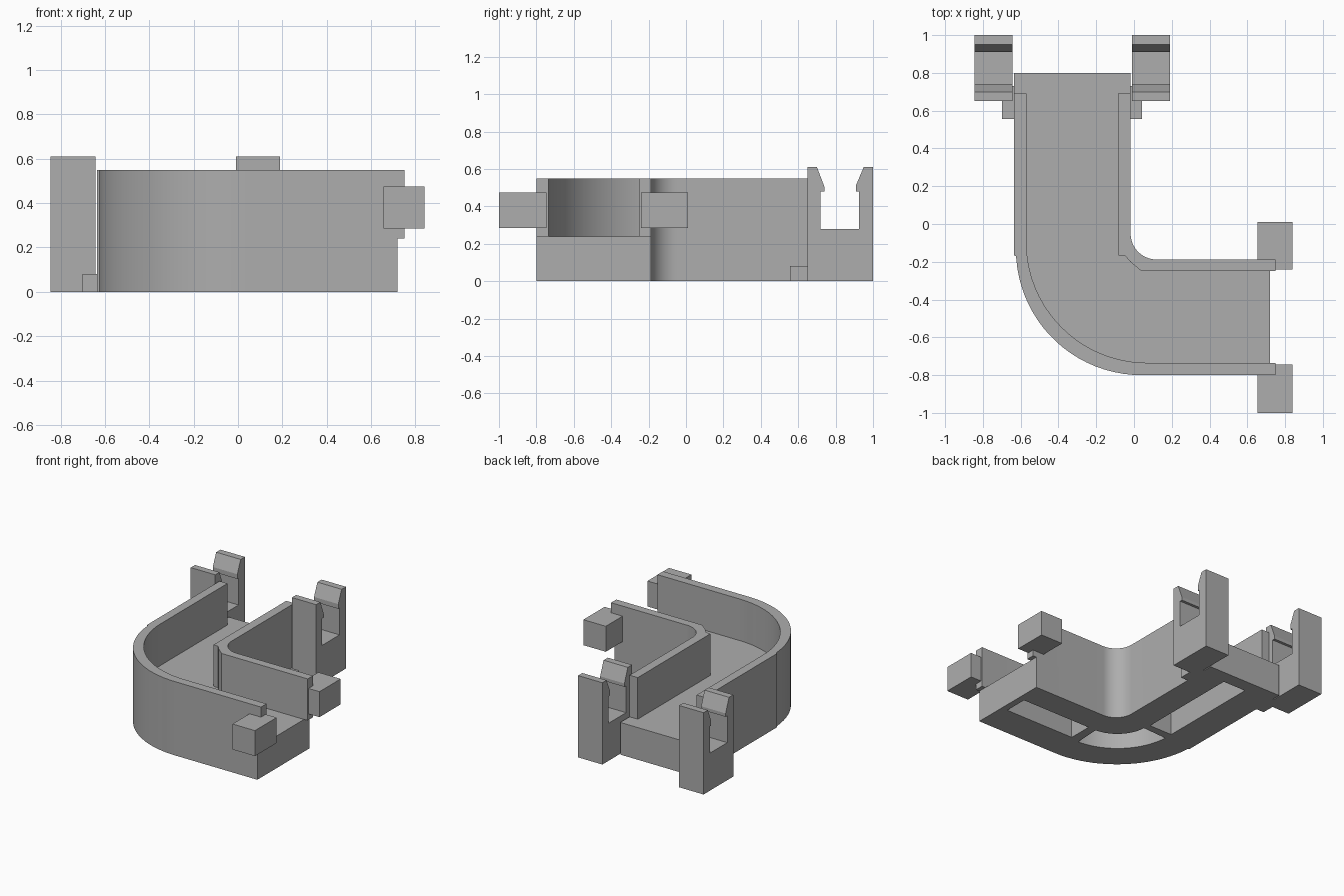
import bpy, bmesh, math

cube = bpy.data.objects.get("Cube")
if cube:
    bpy.data.objects.remove(cube, do_unlink=True)

grey = bpy.data.materials.new("plain_grey")
grey.use_nodes = True
COLOR = (0.42, 0.42, 0.42, 1)
grey.diffuse_color = COLOR
grey.node_tree.nodes["Principled BSDF"].inputs["Base Color"].default_value = COLOR


def prism(name, outline, low, high, axis="z"):
    """Extrude an outline along z, or a (y, z) outline along x."""
    bm = bmesh.new()
    place = (lambda p: (p[0], p[1], low)) if axis == "z" else (lambda p: (low, p[0], p[1]))
    face = bm.faces.new([bm.verts.new(place(p)) for p in outline])
    moved = bmesh.ops.extrude_face_region(bm, geom=[face])["geom"]
    step = (0, 0, high - low) if axis == "z" else (high - low, 0, 0)
    bmesh.ops.translate(bm, vec=step, verts=[v for v in moved if isinstance(v, bmesh.types.BMVert)])
    bmesh.ops.recalc_face_normals(bm, faces=bm.faces)
    mesh = bpy.data.meshes.new(name)
    bm.to_mesh(mesh)
    bm.free()
    mesh.materials.append(grey)
    obj = bpy.data.objects.new(name, mesh)
    bpy.context.collection.objects.link(obj)
    return obj


def box(name, x, y, z):
    return prism(name, [(x[0], y[0]), (x[1], y[0]), (x[1], y[1]), (x[0], y[1])], *z)


def arc(cx, cy, r, start=180, end=270, steps=20):
    angles = [math.radians(start + (end - start) * i / steps) for i in range(steps + 1)]
    return [(cx + r * math.cos(a), cy + r * math.sin(a)) for a in angles]


def select_only(obj):
    bpy.ops.object.select_all(action="DESELECT")
    obj.select_set(True)
    bpy.context.view_layer.objects.active = obj


# Bend outlines, each running from the rear leg to the side leg
BASE, TOP = 0.24, 0.55
outer_bend = [(-0.635, -0.165), (-0.625, -0.17)] + arc(0.04, -0.135, 0.665, 184)
outer_inside = arc(0.07, -0.095, 0.64)
inner_bend = arc(0.12, -0.05, 0.138)
inner_inside = [(-0.085, -0.165), (-0.045, -0.17), (-0.02, -0.2), (0.01, -0.225), (0.04, -0.25)]

# Thick floor of the channel
floor = prism("channel_floor",
              [(-0.635, 0.8)] + outer_bend + [(0.72, -0.8), (0.72, -0.188)]
              + inner_bend[::-1] + [(-0.018, 0.8)], 0, BASE)

# Recesses in the underside
cutters = [
    box("rear_recess", (-0.41, -0.22), (-0.09, 0.7), (-0.1, 0.21)),
    box("side_recess", (0.09, 0.67), (-0.56, -0.38), (-0.1, 0.21)),
    prism("bend_recess", arc(0.04, -0.13, 0.45, 183, 267) + arc(0.04, -0.13, 0.25, 267, 183), -0.1, 0.21),
]
for cutter in cutters:
    cutter.hide_render = True
    mod = floor.modifiers.new("recess", "BOOLEAN")
    mod.operation, mod.solver, mod.object = "DIFFERENCE", "EXACT", cutter
    select_only(floor)
    bpy.ops.object.modifier_apply(modifier=mod.name)
    bpy.data.objects.remove(cutter, do_unlink=True)

# Side walls
outer_wall = prism("outer_wall",
                   [(-0.635, 0.69)] + outer_bend + [(0.75, -0.8), (0.75, -0.735)]
                   + outer_inside[::-1] + [(-0.57, 0.69)], BASE, TOP)
inner_wall = prism("inner_wall",
                   [(-0.085, 0.69)] + inner_inside + [(0.75, -0.25), (0.75, -0.188)]
                   + inner_bend[::-1] + [(-0.018, 0.69)], BASE, TOP)

# Snap clips with a square socket and a flared mouth
clip_profile = [(0.65, 0), (1, 0), (1, 0.61), (0.95, 0.61), (0.91, 0.515), (0.91, 0.48),
                (0.925, 0.48), (0.925, 0.28), (0.72, 0.28), (0.72, 0.48), (0.74, 0.48),
                (0.74, 0.505), (0.7, 0.61), (0.65, 0.61)]
for side, x, tab_x in (("right", (-0.845, -0.643), (-0.7, -0.63)),
                       ("left", (-0.01, 0.19), (-0.022, 0.043))):
    prism(side + "_clip", clip_profile, *x, axis="x")
    box(side + "_clip_tab", tab_x, (0.555, 0.73), (0, 0.08))

# Square pegs on the side opening
for name, y in (("inner_peg", (-0.24, 0.01)), ("outer_peg", (-1, -0.745))):
    box(name, (0.655, 0.84), y, (0.285, 0.475))

# Smooth the bends, keep the edges sharp
for obj in (floor, outer_wall, inner_wall):
    select_only(obj)
    bpy.ops.object.shade_smooth_by_angle(angle=math.radians(25))
